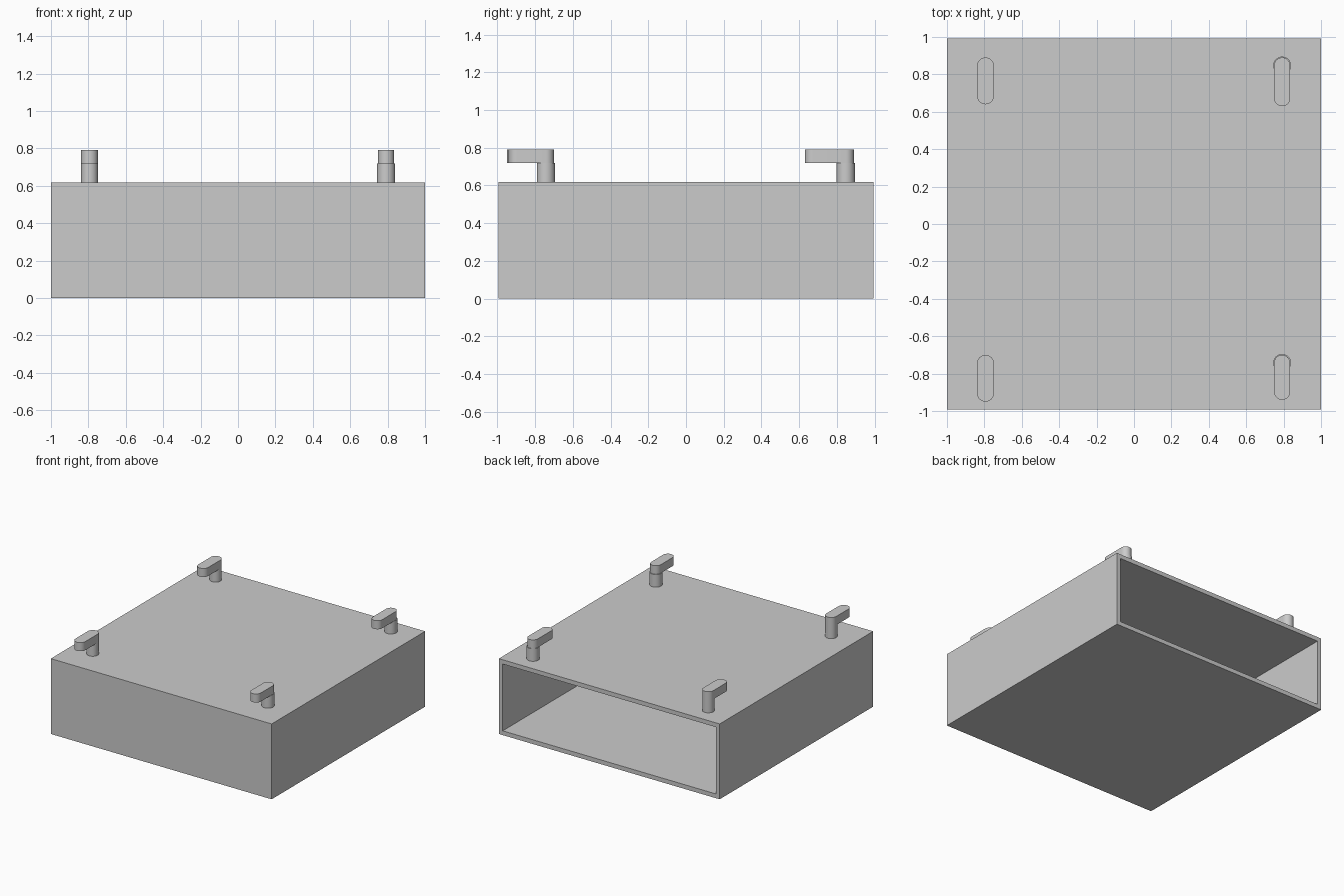
import bpy, bmesh, math

cube = bpy.data.objects.get("Cube")
if cube:
    bpy.data.objects.remove(cube, do_unlink=True)

grey = bpy.data.materials.new("plain_grey")
grey.use_nodes = True
colour = (0.6, 0.6, 0.6, 1)
grey.diffuse_color = colour
grey.node_tree.nodes["Principled BSDF"].inputs["Base Color"].default_value = colour

HX, HY, H, WALL = 1.0, 0.993, 0.617, 0.035
ARM_Z, TOP_Z = 0.72, 0.79


def finish(name, bm, smooth=False):
    bmesh.ops.recalc_face_normals(bm, faces=bm.faces)
    mesh = bpy.data.meshes.new(name)
    bm.to_mesh(mesh)
    bm.free()
    mesh.materials.append(grey)
    obj = bpy.data.objects.new(name, mesh)
    bpy.context.collection.objects.link(obj)
    if smooth:
        bpy.ops.object.select_all(action='DESELECT')
        obj.select_set(True)
        bpy.context.view_layer.objects.active = obj
        bpy.ops.object.shade_smooth_by_angle(angle=math.radians(35))
    return obj


def prism(name, outline, z0, z1):
    bm = bmesh.new()
    face = bm.faces.new([bm.verts.new((x, y, z0)) for x, y in outline])
    new = bmesh.ops.extrude_face_region(bm, geom=[face])["geom"]
    bmesh.ops.translate(bm, vec=(0, 0, z1 - z0),
                        verts=[v for v in new if isinstance(v, bmesh.types.BMVert)])
    return finish(name, bm, smooth=True)


def arc(x, y, r, start, end, n):
    return [(x + r * math.cos(a), y + r * math.sin(a))
            for a in (start + (end - start) * i / n for i in range(n + 1))]


# Hollow box, open at the back
bm = bmesh.new()
bmesh.ops.create_cube(bm, size=1)
for v in bm.verts:
    v.co = (v.co.x * 2 * HX, v.co.y * 2 * HY, (v.co.z + 0.5) * H)
back = max(bm.faces, key=lambda f: f.calc_center_median().y)
bmesh.ops.inset_region(bm, faces=[back], thickness=WALL, use_even_offset=True)
new = bmesh.ops.extrude_face_region(bm, geom=[back])["geom"]
bmesh.ops.translate(bm, vec=(0, -2 * HY + WALL, 0),
                    verts=[v for v in new if isinstance(v, bmesh.types.BMVert)])
if back.is_valid:
    bmesh.ops.delete(bm, geom=[back], context='FACES_ONLY')
finish("hollow_box", bm)

# Four hooks: a round post carrying a forward-pointing, round-ended arm
# name, x, front end y, back end y, arm radius, post radius
for name, x, y0, y1, r, pr in (
        ("front_right", -0.794, -0.95, -0.70, 0.045, 0.045),
        ("back_right", -0.794, 0.64, 0.89, 0.045, 0.045),
        ("front_left", 0.792, -0.94, -0.70, 0.043, 0.048),
        ("back_left", 0.792, 0.63, 0.89, 0.043, 0.048)):
    prism(name + "_post", arc(x, y1 - r, pr, 0, 2 * math.pi, 32)[:-1], H, ARM_Z)
    ends = arc(x, y1 - r, r, 0, math.pi, 16) + arc(x, y0 + r, r, math.pi, 2 * math.pi, 16)
    prism(name + "_arm", ends, ARM_Z, TOP_Z)
